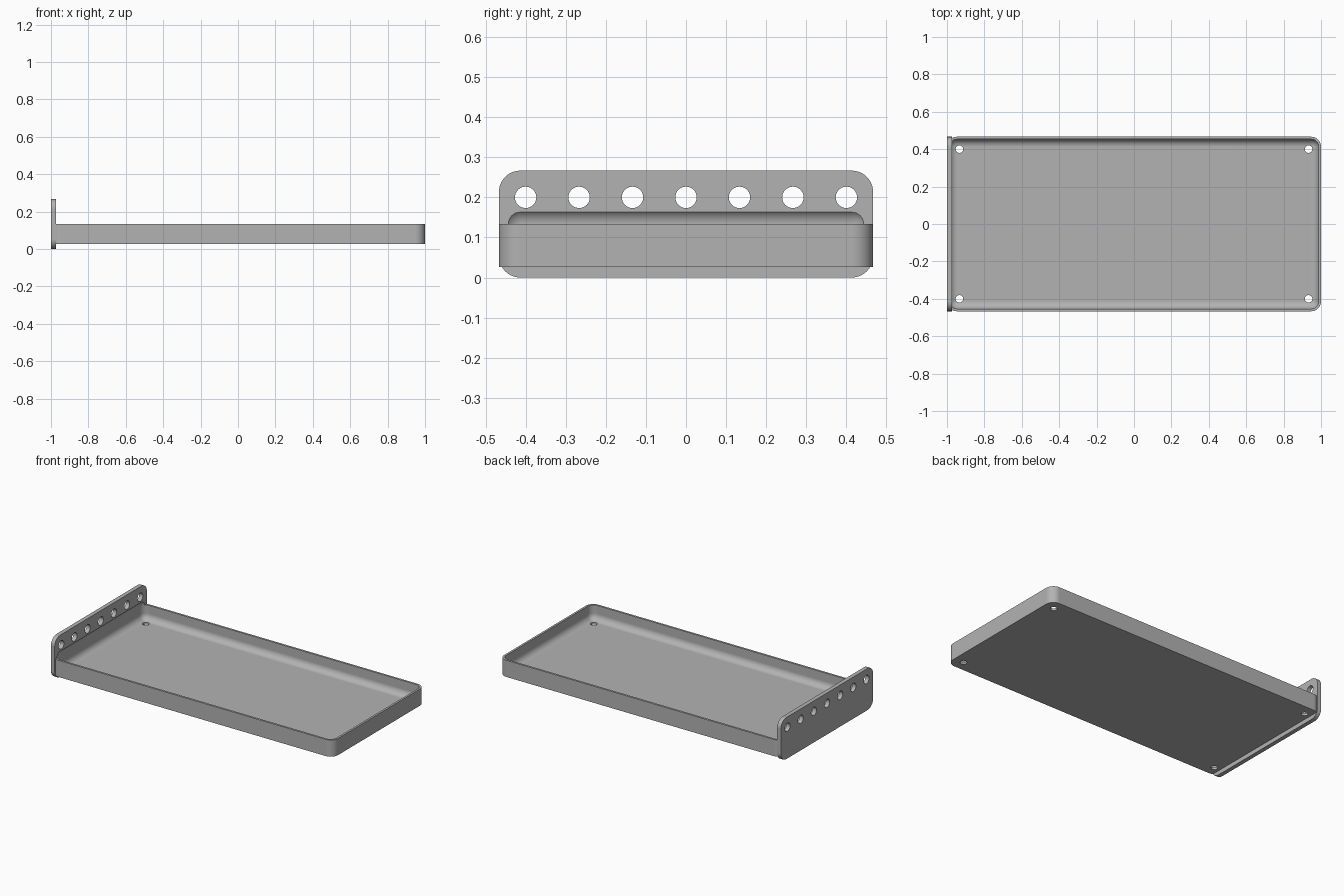
import bpy, bmesh
from mathutils import Vector, Matrix

if "Cube" in bpy.data.objects:
    bpy.data.objects.remove(bpy.data.objects["Cube"])

MM = 2 / 150          # the tray is laid out on a 150 x 70 grid
ROUND = 4             # corner radius of tray and plate
grey = bpy.data.materials.new("plain grey")
grey.use_nodes = True
colour = (0.45, 0.45, 0.45, 1)
grey.diffuse_color = colour
grey.node_tree.nodes["Principled BSDF"].inputs["Base Color"].default_value = colour


def finish(name, bm):
    bmesh.ops.scale(bm, vec=(MM, MM, MM), verts=bm.verts)
    bmesh.ops.recalc_face_normals(bm, faces=bm.faces)
    mesh = bpy.data.meshes.new(name)
    bm.to_mesh(mesh)
    bm.free()
    mesh.materials.append(grey)
    ob = bpy.data.objects.new(name, mesh)
    bpy.context.collection.objects.link(ob)
    return ob


def rounded_box(name, low, high, radius, axis=None, segments=10):
    """Box with the edges along one axis rounded, or all edges if axis is None."""
    low, high = Vector(low), Vector(high)
    bm = bmesh.new()
    bmesh.ops.create_cube(bm, size=1)
    for v in bm.verts:
        v.co = (low + high) / 2 + v.co * (high - low)
    edges = [e for e in bm.edges if axis is None
             or abs((e.verts[0].co - e.verts[1].co)[axis]) > 0.01]
    bmesh.ops.bevel(bm, geom=edges, offset=radius, segments=segments,
                    profile=0.5, affect='EDGES')
    return finish(name, bm)


def drills(name, centres, radius, depth, axis):
    bm = bmesh.new()
    turn = Matrix.Rotation(1.5707963, 4, 'Y') if axis == 'X' else Matrix()
    for c in centres:
        bmesh.ops.create_cone(bm, cap_ends=True, segments=32, radius1=radius,
                              radius2=radius, depth=depth,
                              matrix=Matrix.Translation(c) @ turn)
    return finish(name, bm)


def combine(target, tool, operation):
    mod = target.modifiers.new(tool.name, 'BOOLEAN')
    mod.operation, mod.solver, mod.object = operation, 'EXACT', tool
    bpy.context.view_layer.objects.active = target
    bpy.ops.object.modifier_apply(modifier=mod.name)
    bpy.data.objects.remove(tool)


# Tray body joined to the upright end plate
tray = rounded_box("tray_with_end_plate", (-75, -35, 2), (75, 35, 10), ROUND, axis=2)
plate = rounded_box("end_plate", (-75, -35, 0), (-73, 35, 20), ROUND, axis=0)
combine(tray, plate, 'UNION')

# Filleted hollow, which also bites slightly into the plate
hollow = rounded_box("hollow_cutter", (-74, -34, 3), (74, 34, 13), 3)
combine(tray, hollow, 'DIFFERENCE')

# Row of holes through the plate
row = drills("plate_hole_cutter", [(-74, 10 * i, 15) for i in range(-3, 4)], 2, 6, 'X')
combine(tray, row, 'DIFFERENCE')

# Screw holes in the floor corners
corners = [(70 * sx, 30 * sy, 3) for sx in (-1, 1) for sy in (-1, 1)]
combine(tray, drills("floor_hole_cutter", corners, 1.5, 8, 'Z'), 'DIFFERENCE')

# Smooth fillets, crisp edges
for ob in bpy.context.selected_objects:
    ob.select_set(False)
tray.select_set(True)
bpy.context.view_layer.objects.active = tray
bpy.ops.object.shade_smooth_by_angle(angle=0.5)
weighted = tray.modifiers.new("flat_face_normals", 'WEIGHTED_NORMAL')
weighted.keep_sharp = True
